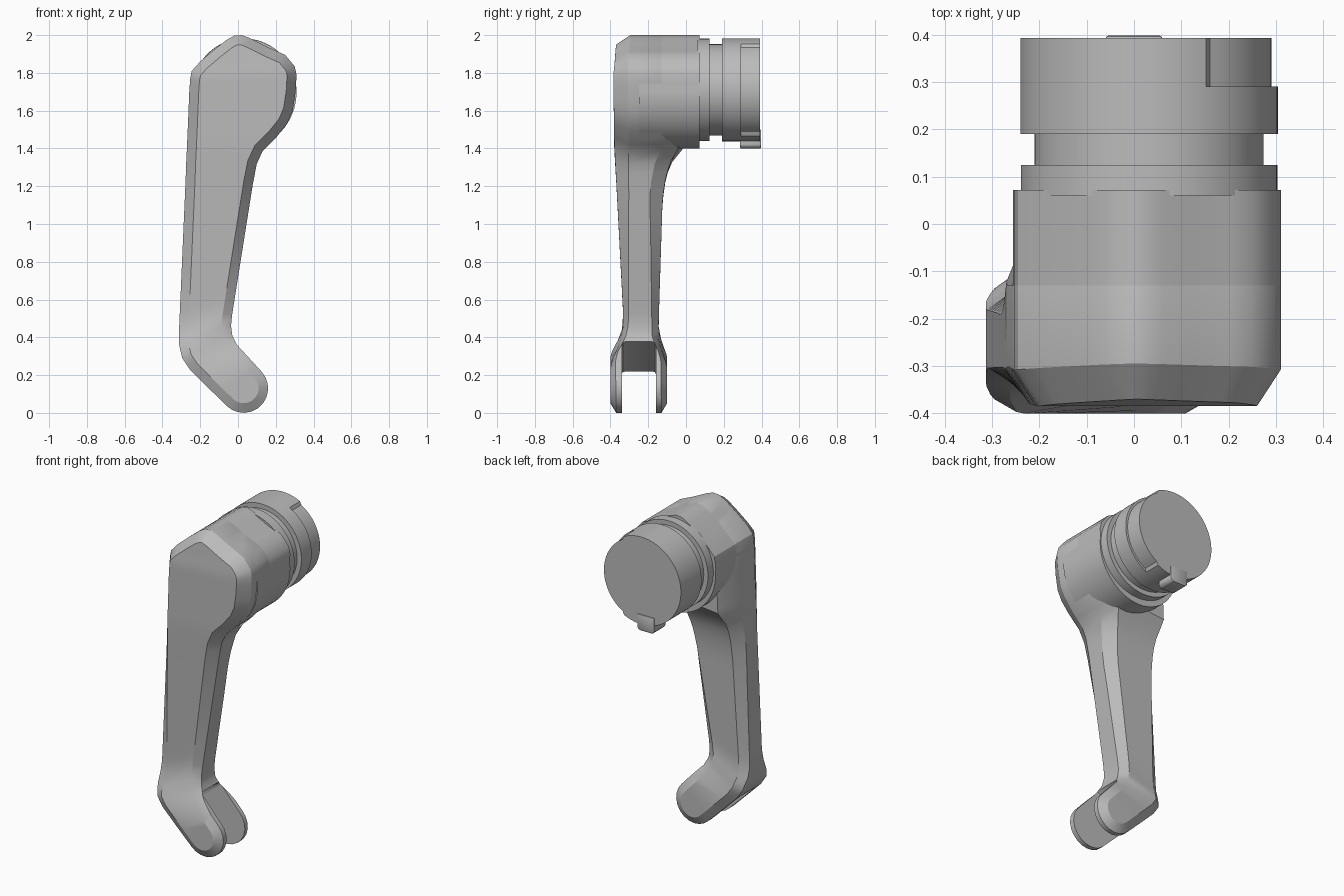
import bpy, bmesh
from math import sin, cos, pi, radians, sqrt, ceil
from mathutils import Vector

cube = bpy.data.objects.get("Cube")
if cube:
    bpy.data.objects.remove(cube, do_unlink=True)

grey = bpy.data.materials.new("matte grey")
grey.use_nodes = True
grey.diffuse_color = (0.5, 0.5, 0.5, 1)
grey.node_tree.nodes["Principled BSDF"].inputs["Base Color"].default_value = (0.5, 0.5, 0.5, 1)


def finish(name, bm, angle=28):
    bmesh.ops.recalc_face_normals(bm, faces=bm.faces)
    mesh = bpy.data.meshes.new(name)
    bm.to_mesh(mesh)
    bm.free()
    mesh.materials.append(grey)
    obj = bpy.data.objects.new(name, mesh)
    bpy.context.collection.objects.link(obj)
    smooth(obj, angle)
    return obj


def smooth(obj, angle=28):
    bpy.ops.object.select_all(action='DESELECT')
    obj.select_set(True)
    bpy.context.view_layer.objects.active = obj
    bpy.ops.object.shade_smooth_by_angle(angle=radians(angle))


def bridge(bm, a, b):
    n = len(a)
    for i in range(n):
        bm.faces.new((a[i], a[(i + 1) % n], b[(i + 1) % n], b[i]))


def prism(name, outline, y0, y1, bevel=0):
    """Extrude an x,z outline along y."""
    bm = bmesh.new()
    a, b = [[bm.verts.new((p[0], y, p[1])) for p in outline] for y in (y0, y1)]
    bm.faces.new(a)
    bm.faces.new(b)
    bridge(bm, a, b)
    if bevel:
        bmesh.ops.bevel(bm, geom=bm.edges[:], offset=bevel, segments=2,
                        profile=0.5, affect='EDGES')
    return finish(name, bm)


def table(*pts):
    """Piecewise linear function of height."""
    def f(z):
        for (z0, v0), (z1, v1) in zip(pts, pts[1:]):
            if z <= z1:
                return v0 + (v1 - v0) * max(0, z - z0) / (z1 - z0)
        return pts[-1][1]
    return f


def inset(poly, d):
    """Offset a counter-clockwise outline inward."""
    out = []
    for i, p in enumerate(poly):
        e0 = (p - poly[i - 1]).normalized()
        e1 = (poly[(i + 1) % len(poly)] - p).normalized()
        n = Vector((-e0.y - e1.y, e0.x + e1.x)).normalized()
        out.append(p + n * d / max(0.5, n.dot(Vector((-e1.y, e1.x)))))
    return out


# Arm silhouette as left/right pairs running from the fork tip to the head peak
tip, axis, side = Vector((0.03, 0.13)), Vector((0.69, -0.72)), Vector((0.72, 0.69))
pairs = []
for deg in (82, 65, 48, 32, 16, 0):
    t, w = 0.13 * sin(radians(deg)), 0.13 * cos(radians(deg))
    pairs.append((tip + axis * t - side * w, tip + axis * t + side * w))
for xl, zl, xr, zr in (
        (-.17, .145, .05, .30), (-.255, .23, -.005, .36), (-.295, .29, -.03, .41),
        (-.312, .36, -.037, .46), (-.313, .42, -.031, .52), (-.278, 1.22, .08, 1.22),
        (-.274, 1.33, .10, 1.32), (-.271, 1.39, .13, 1.385), (-.268, 1.46, .20, 1.455),
        (-.265, 1.53, .26, 1.53), (-.262, 1.60, .29, 1.60), (-.258, 1.70, .305, 1.70),
        (-.253, 1.77, .31, 1.79), (-.245, 1.81, .30, 1.835), (-.20, 1.86, .25, 1.895),
        (-.13, 1.92, .16, 1.935), (-.06, 1.975, .06, 1.985), (-.02, 1.997, .02, 2.0)):
    pairs.append((Vector((xl, zl)), Vector((xr, zr))))

# Subdivide long stretches so the depth can vary with height
dense = [pairs[0]]
for (l0, r0), (l1, r1) in zip(pairs, pairs[1:]):
    n = ceil((l1 - l0).length / 0.07)
    dense += [(l0.lerp(l1, k / n), r0.lerp(r1, k / n)) for k in range(1, n + 1)]
count = len(dense)
outline = [r for l, r in dense] + [l for l, r in reversed(dense)]

# Depth of the front and back faces and of their chamfers
front = table((0, -.40), (.28, -.40), (.33, -.385), (.40, -.345), (.47, -.33),
              (1.2, -.368), (1.4, -.38), (1.8, -.385), (2, -.37))
back = table((0, -.10), (.28, -.10), (.33, -.115), (.40, -.145), (.47, -.145),
             (1.1, -.125), (1.2, -.115), (1.3, -.09), (1.37, -.05), (1.41, 0), (2, 0))
front_cut = table((0, .03), (.45, .025), (1.2, .065), (1.5, .08), (2, .075))
back_cut = table((0, .03), (.45, .035), (1.0, .06), (1.3, .08), (1.45, .13), (2, .13))

bm = bmesh.new()
inner_front, inner_back = inset(outline, 0.05), inset(outline, 0.05)
rings = [
    [(p, front(q.y)) for p, q in zip(inner_front, outline)],
    [(q, front(q.y) + front_cut(q.y)) for q in outline],
    [(q, back(q.y) - back_cut(q.y)) for q in outline],
    [(p, back(q.y)) for p, q in zip(inner_back, outline)],
]
rings = [[bm.verts.new((p.x, y, p.y)) for p, y in ring] for ring in rings]
for a, b in zip(rings, rings[1:]):
    bridge(bm, a, b)
for ring in (rings[0], rings[-1]):
    for i in range(count - 1):
        bm.faces.new((ring[i], ring[i + 1], ring[-2 - i], ring[-1 - i]))
arm = finish("arm", bm)

# Slot between the two fork prongs
corner = Vector((-.243, .22))
run, down = Vector((cos(.6), sin(.6))), Vector((sin(.6), -cos(.6)))
slot = [corner + run * u + down * v for u, v in ((-.3, 0), (.5, 0), (.5, .6), (-.3, .6))]
cutter = prism("slot_cutter", slot, -.34, -.16, 0.018)
cutter.hide_render = True
cut = arm.modifiers.new("slot", 'BOOLEAN')
cut.operation, cut.solver, cut.object = 'DIFFERENCE', 'EXACT', cutter
smooth(arm)
bpy.ops.object.modifier_apply(modifier=cut.name)
bpy.data.objects.remove(cutter, do_unlink=True)
smooth(arm)

# Barrel behind the head: peaked top, round underside
peak = [r for l, r in dense if r.y > 1.72] + [l for l, r in reversed(dense) if l.y > 1.72]
under = [Vector((.028 + .282 * cos(a), 1.70 + .30 * sin(a)))
         for a in (pi + pi * k / 32 for k in range(33))]
prism("barrel", peak + under, -.25, .072)

# Stepped round joint
HUB = Vector((.032, 1.71))


def disc(name, y0, y1, radius):
    ring = [2 * pi * k / 96 for k in range(96)]
    return prism(name, [HUB + Vector((cos(a), sin(a))) * radius(a) for a in ring], y0, y1)


disc("joint_shoulder", .06, .125, lambda a: .271)
disc("joint_neck", .12, .195, lambda a: .242)
disc("joint_collar", .19, .29, lambda a: .272)
disc("joint_cap", .285, .393, lambda a: .258 if cos(a) > .48 else .272)

# Locating tab under the cap
tab = [(-.06, 1.50), (-.06, 1.415), (-.045, 1.40), (.045, 1.40), (.06, 1.415), (.06, 1.50)]
prism("locating_tab", tab, .285, .398, 0.006)
